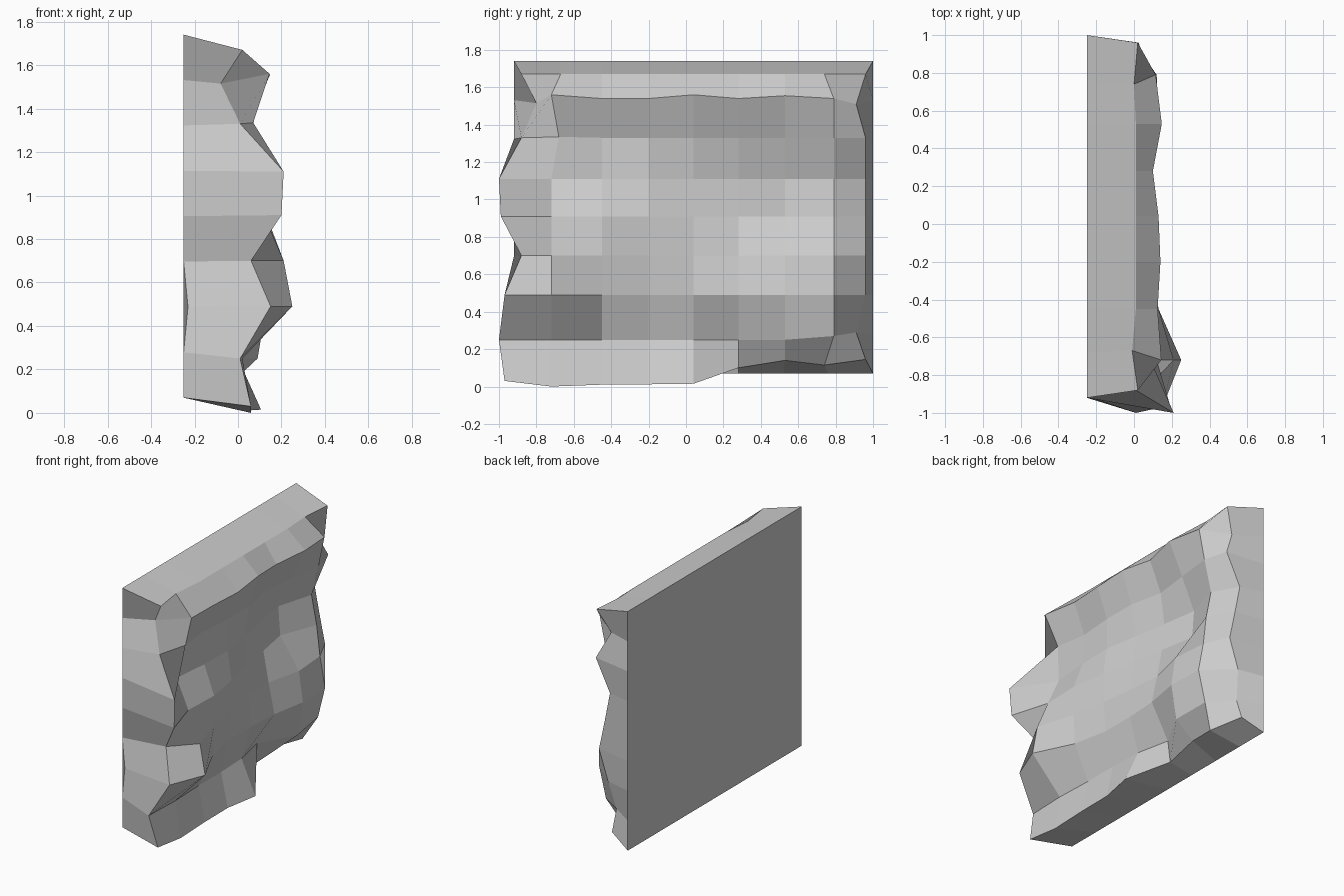
import bpy, bmesh

# Column positions (y), row heights (z, bottom to top)
ys = [-0.92, -0.72, -0.45, -0.20, 0.04, 0.28, 0.53, 0.79, 0.96]
zs = [0.01, 0.25, 0.49, 0.70, 0.91, 1.11, 1.33, 1.54, 1.67]

# Depth of the rough rock face, one row per height
depth = [
    [.06, .06, .06, .06, .106, -.07, -.05, -.02, -.10],
    [.01, .02, .01, .01, .00, -.05, .09, .065, -.10],
    [.15, .25, .12, .07, .07, .085, .13, .12, -.07],
    [.06, .21, .13, .09, .06, .04, .10, .08, .00],
    [.20, .12, .13, .09, .04, .00, -.045, .055, -.045],
    [.21, .03, .055, .06, .02, -.02, -.06, .015, -.085],
    [.01, .07, .04, .06, .06, .01, .04, .07, .025],
    [-.08, .145, .125, .14, .13, .10, .147, .115, -.06],
    [.02, -.01, .01, .01, .01, .01, .01, .00, .02],
]

# Irregular left border and bottom border
left_y = [-.97, -1.0, -.97, -.88, -.99, -1.0, -.88, -.80, -.88]
bottom_z = [.03, 0.0, .01, .012, .015, .10, .14, .115, .145]
moved = {  # (row, column): (y, z)
    (1, 7): (.79, .27), (1, 8): (.91, .29), (7, 8): (.91, 1.51),
    (0, 7): (.74, .115), (8, 7): (.74, 1.67), (8, 1): (-.67, 1.67),
    (6, 1): (-.68, 1.335), (7, 1): (-.72, 1.56), (7, 0): (-.80, 1.515),
    (7, 4): (.04, 1.56), (7, 6): (.53, 1.555),
}

bm = bmesh.new()
n = 9
front = []
for r in range(n):
    row = []
    for c in range(n):
        y = left_y[r] if c == 0 else ys[c]
        z = bottom_z[c] if r == 0 else zs[r]
        y, z = moved.get((r, c), (y, z))
        row.append(bm.verts.new((depth[r][c], y, z)))
    front.append(row)

# Rough front face
for r in range(n - 1):
    for c in range(n - 1):
        bm.faces.new((front[r][c], front[r][c + 1], front[r + 1][c + 1], front[r + 1][c]))

# Straight back border, joined to the rough face by four side strips
border = ([(0, c) for c in range(n - 1)] + [(r, n - 1) for r in range(n - 1)]
          + [(n - 1, c) for c in range(n - 1, 0, -1)] + [(r, 0) for r in range(n - 1, 0, -1)])
back = []
for r, c in border:
    x = -0.23 if (r, c) == (2, 0) else -0.25
    y = -0.92 + 1.92 * c / 8
    z = 0.07 + 1.67 * r / 8
    back.append(bm.verts.new((x, y, z)))
for i, (r, c) in enumerate(border):
    j = (i + 1) % len(border)
    r2, c2 = border[j]
    bm.faces.new((back[i], back[j], front[r2][c2], front[r][c]))

# Flat back
bm.faces.new(back[::-1])
bmesh.ops.recalc_face_normals(bm, faces=bm.faces[:])

mesh = bpy.data.meshes.new("rock_wall_panel")
bm.to_mesh(mesh)
bm.free()
bpy.context.collection.objects.link(bpy.data.objects.new("rock_wall_panel", mesh))
